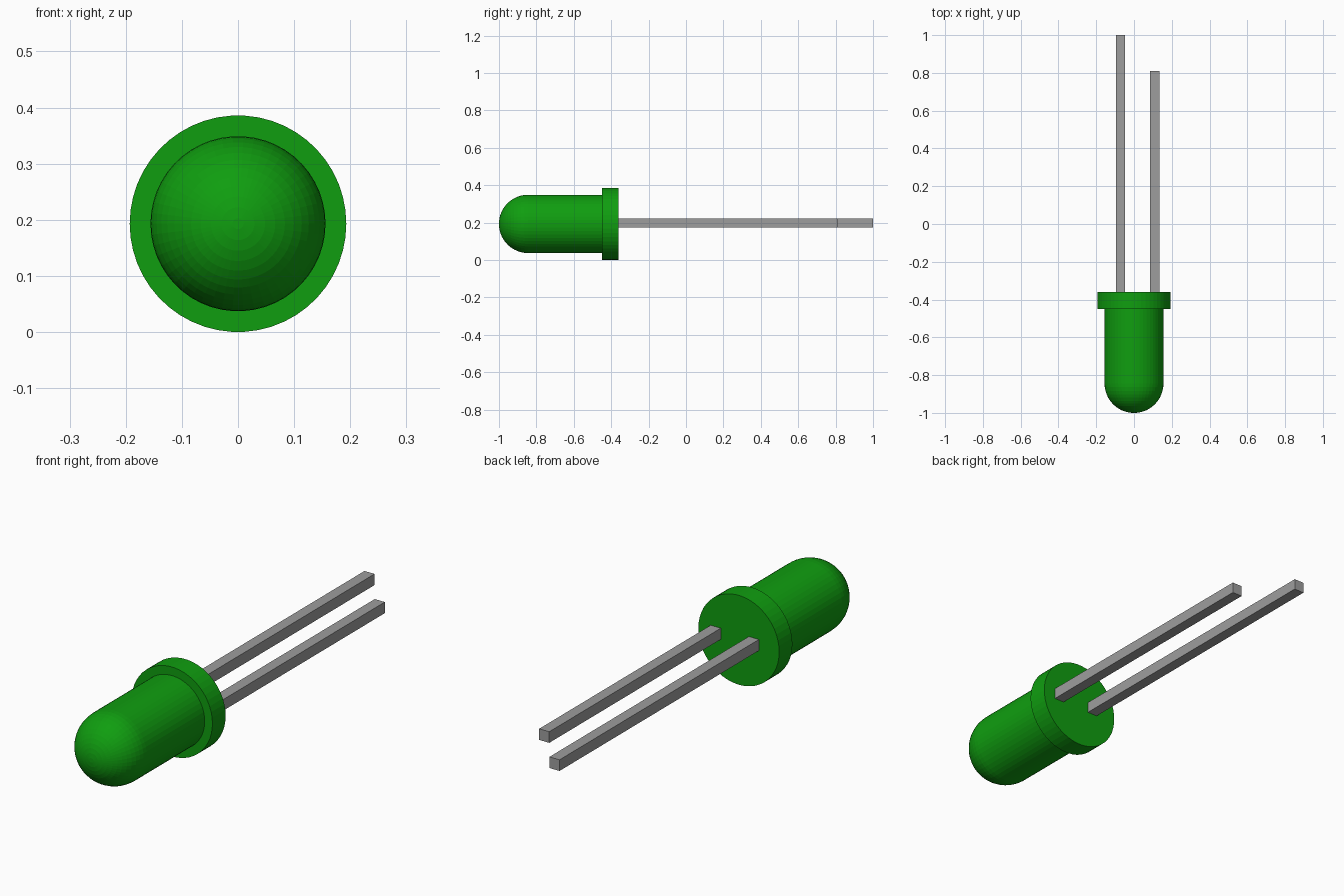
import bpy, bmesh, math

if "Cube" in bpy.data.objects:
    bpy.data.objects.remove(bpy.data.objects["Cube"])

SIDES = 50
R, FLANGE_R = 0.156, 0.193
CZ = 0.193                      # height of the lamp axis


def material(name, rgb):
    m = bpy.data.materials.new(name)
    m.diffuse_color = (*rgb, 1)
    m.use_nodes = True
    m.node_tree.nodes["Principled BSDF"].inputs["Base Color"].default_value = m.diffuse_color
    return m


green = material("green plastic", (0.005, 0.34, 0.005))
grey = material("grey metal", (0.34, 0.34, 0.34))


def finish(name, bm, mat):
    bmesh.ops.recalc_face_normals(bm, faces=bm.faces)
    mesh = bpy.data.meshes.new(name)
    bm.to_mesh(mesh)
    bm.free()
    mesh.materials.append(mat)
    ob = bpy.data.objects.new(name, mesh)
    bpy.context.collection.objects.link(ob)
    return ob


def lathe(name, profile, mat):
    """Turn (radius, y) points around the lamp axis and cap both ends."""
    bm = bmesh.new()
    rings = []
    for r, y in profile:
        rings.append([bm.verts.new((r * math.cos(a), y, CZ + r * math.sin(a)))
                      for a in (2 * math.pi * i / SIDES for i in range(SIDES))])
    for a, b in zip(rings, rings[1:]):
        for i in range(SIDES):
            j = (i + 1) % SIDES
            bm.faces.new((a[i], a[j], b[j], b[i]))
    bm.faces.new(rings[0])
    bm.faces.new(rings[-1])
    return finish(name, bm, mat)


def lead(name, x, y_end):
    y0, half = -0.37, 0.024
    bm = bmesh.new()
    bmesh.ops.create_cube(bm, size=1)
    for v in bm.verts:
        v.co = (x + v.co.x * 2 * half,
                (y0 + y_end) / 2 + v.co.y * (y_end - y0),
                0.197 + v.co.z * 2 * half)
    return finish(name, bm, grey)


# Lens: faceted dome, straight barrel and base flange in one profile
dome_y = -1 + R * math.cos(math.radians(3.6))
profile = []
for k in range(13):
    t = math.radians(3.6 + 7.2 * k)
    profile.append((R * math.sin(t), dome_y - R * math.cos(t)))
profile += [(R, -0.45), (FLANGE_R, -0.45), (FLANGE_R, -0.36)]
lathe("lamp_body", profile, green)

# Two wire leads, one longer
lead("long_lead", -0.072, 1.0)
lead("short_lead", 0.11, 0.81)
